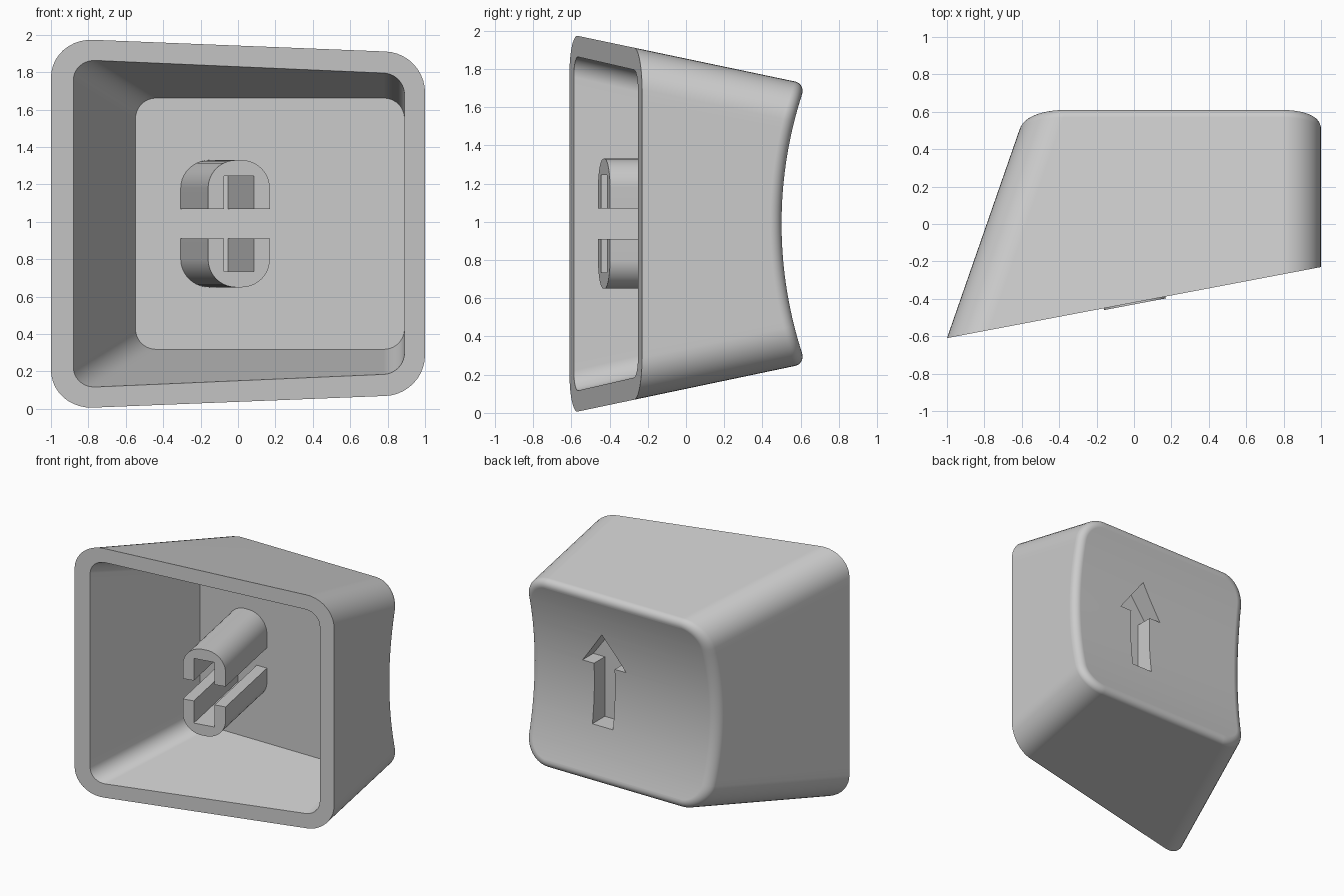
import bpy, bmesh, math

MID = 0.99            # height of the cap's centre line
FLOOR = 0.31          # depth of the cavity floor
FILLET = 0.06

if "Cube" in bpy.data.objects:
    bpy.data.objects.remove(bpy.data.objects["Cube"], do_unlink=True)

grey = bpy.data.materials.new("light_grey_plastic")
grey.use_nodes = True
grey.diffuse_color = (0.6, 0.6, 0.6, 1)
grey.node_tree.nodes["Principled BSDF"].inputs["Base Color"].default_value = (0.6, 0.6, 0.6, 1)


def make_object(name, bm):
    bmesh.ops.recalc_face_normals(bm, faces=bm.faces)
    mesh = bpy.data.meshes.new(name)
    bm.to_mesh(mesh)
    bm.free()
    mesh.materials.append(grey)
    obj = bpy.data.objects.new(name, mesh)
    bpy.context.collection.objects.link(obj)
    return obj


def finish(obj):
    bpy.ops.object.select_all(action='DESELECT')
    obj.select_set(True)
    bpy.context.view_layer.objects.active = obj
    for mod in list(obj.modifiers):
        bpy.ops.object.modifier_apply(modifier=mod.name)
    bpy.ops.object.shade_smooth_by_angle(angle=math.radians(32))
    obj.modifiers.new("weighted_normals", 'WEIGHTED_NORMAL').keep_sharp = True


# Surfaces that end the tapered walls
def mouth(x, z):
    return -0.42 + 0.19 * x


def dish(x, z):
    radius = 2.19
    return 0.5 + radius - math.sqrt(radius ** 2 - z ** 2)


# Rounded-rectangle sections as (left edge, half height, corner radius) at depth y
def outer(y):
    return -1 + 0.348 * (y + 0.61), 1.0, 0.99 - 0.21 * (y + 0.6), 0.21


def inner(y):
    return -0.88 + 0.37 * (y + 0.587), 0.89, 0.878 - 0.23 * (y + 0.587), 0.11


CORNER, SIDE = 10, 24
rows = [(-1, -math.pi / 2 * (1 - k / CORNER)) for k in range(CORNER + 1)]
rows += [(-1 + 2 * k / SIDE, 0) for k in range(1, SIDE)]
rows += [(1, math.pi / 2 * k / CORNER) for k in range(CORNER + 1)]


def ring(bm, section, surface, inset=0.0, drop=0.0):
    """One closed loop of the tapered wall where it meets a surface."""
    def point(side, t, a):
        y = 0
        for _ in range(12):
            left, right, half, r = section(y)
            r -= inset
            z = t * (half - inset - r) + r * math.sin(a)
            gap = inset + r * (1 - math.cos(a))
            x = right - gap if side > 0 else left + gap
            y = surface(x, z) - drop
        return bm.verts.new((x, y, z + MID))
    return ([point(1, t, a) for t, a in rows]
            + [point(-1, t, a) for t, a in reversed(rows)])


# Hollow cap: floor, cavity wall, slanted rim, outer wall, filleted edge, dish
bm = bmesh.new()
loops = [ring(bm, inner, lambda x, z: FLOOR),
         ring(bm, inner, mouth),
         ring(bm, outer, mouth)]
for k in range(9):
    a = math.pi / 2 * k / 8
    loops.append(ring(bm, outer, dish, FILLET * (1 - math.cos(a)),
                      FILLET * (1 - math.sin(a))))
n = len(loops[0])
for a, b in zip(loops, loops[1:]):
    for i in range(n):
        j = (i + 1) % n
        bm.faces.new((a[i], a[j], b[j], b[i]))
bm.faces.new(loops[0])
for k in range(len(rows) - 1):
    top = loops[-1]
    bm.faces.new((top[k], top[k + 1], top[n - 2 - k], top[n - 1 - k]))
cap = make_object("key_cap", bm)


def prism(bm, front, back):
    a = [bm.verts.new(p) for p in front]
    b = [bm.verts.new(p) for p in back]
    bm.faces.new(a)
    bm.faces.new(list(reversed(b)))
    for i in range(len(a)):
        j = (i + 1) % len(a)
        bm.faces.new((a[i], b[i], b[j], a[j]))


# Arrow engraved in the dish
half_arrow = [(0.0, 1.39), (0.19, 1.13), (0.09, 1.13), (0.09, 0.66)]
arrow = half_arrow + [(-x, z) for x, z in reversed(half_arrow[1:])]
bm = bmesh.new()
prism(bm, [(0.36 + x, 0.37, z) for x, z in arrow],
      [(0.36 + x, 0.8, z) for x, z in arrow])
cutter = make_object("arrow_cutter", bm)
cutter.hide_render = True
cut = cap.modifiers.new("arrow", 'BOOLEAN')
cut.operation = 'DIFFERENCE'
cut.solver = 'EXACT'
cut.object = cutter
finish(cap)
bpy.data.objects.remove(cutter, do_unlink=True)

# Split mounting stem, leaning square to the slanted rim
L, R, TOP, RAD = -0.16, 0.17, 0.34, 0.15
arc = [math.pi / 2 * k / 10 for k in range(11)]
profile = [(L, 0.08)]
profile += [(L + RAD * (1 - math.cos(a)), TOP - RAD * (1 - math.sin(a))) for a in arc]
profile += [(R - RAD * (1 - math.cos(a)), TOP - RAD * (1 - math.sin(a))) for a in reversed(arc)]
profile += [(R, 0.08), (0.085, 0.08), (0.085, 0.255), (-0.075, 0.255), (-0.075, 0.08)]
for name, sign in (("upper_stem", 1), ("lower_stem", -1)):
    bm = bmesh.new()
    front = [(x, mouth(x, 0) - 0.01, MID + sign * z) for x, z in profile]
    back = [(x - 0.19 * (FLOOR + 0.01 - y), FLOOR + 0.01, z) for x, y, z in front]
    prism(bm, front, back)
    finish(make_object(name, bm))
